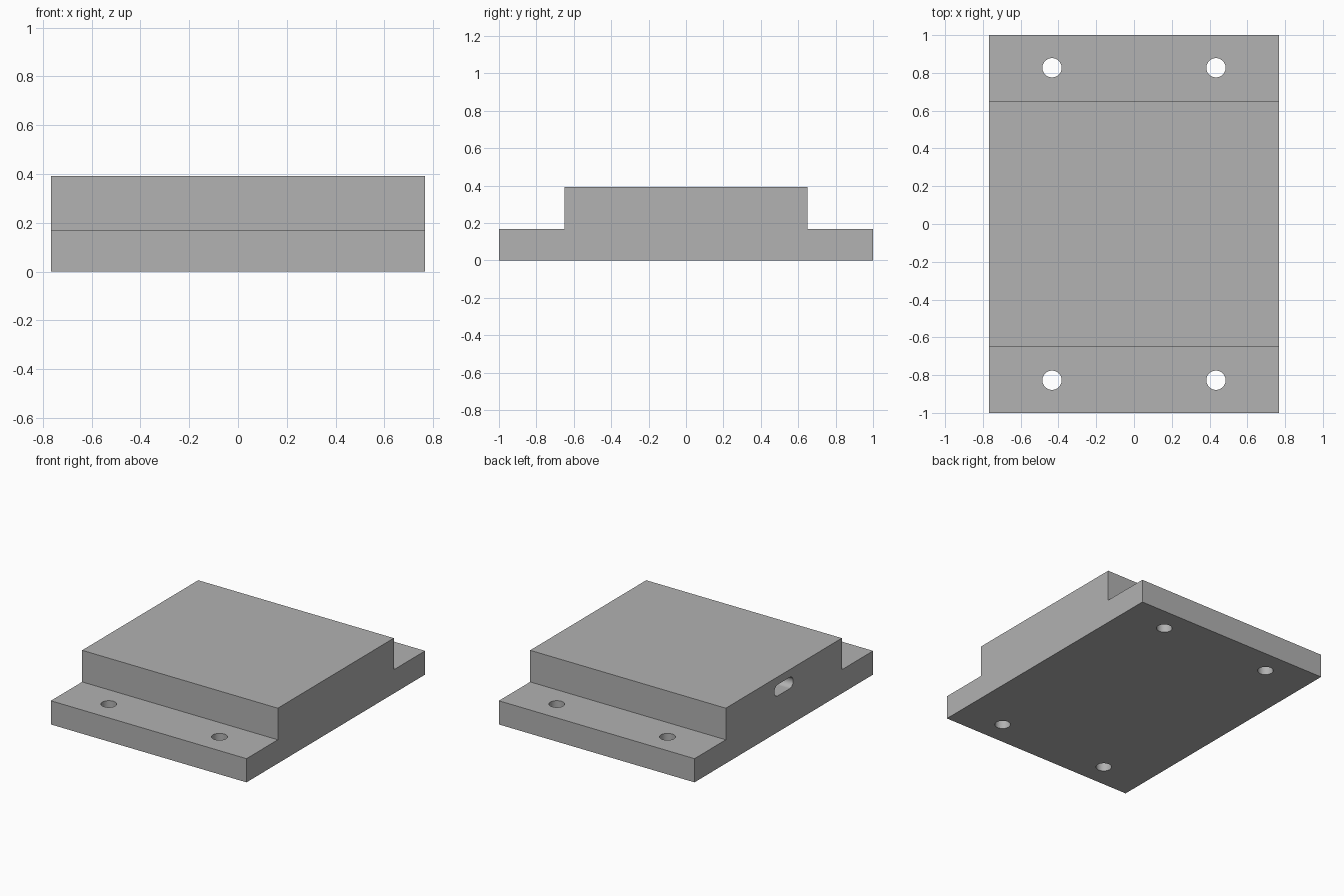
import bpy
import bmesh
import math
from mathutils import Matrix

cube = bpy.data.objects.get("Cube")
if cube:
    bpy.data.objects.remove(cube, do_unlink=True)

HALF_X, HALF_Y, STEP_Y = 0.767, 1.0, 0.65
FLANGE_Z, TOP_Z = 0.168, 0.392

grey = bpy.data.materials.new("plain grey")
grey.use_nodes = True
color = (0.445, 0.445, 0.445, 1)
grey.diffuse_color = color
grey.node_tree.nodes["Principled BSDF"].inputs["Base Color"].default_value = color


def extruded(name, outline, depth, matrix):
    """Solid made by extruding a flat outline along its local z."""
    bm = bmesh.new()
    face = bm.faces.new([bm.verts.new((u, v, 0)) for u, v in outline])
    moved = bmesh.ops.extrude_face_region(bm, geom=[face])["geom"]
    verts = [g for g in moved if isinstance(g, bmesh.types.BMVert)]
    bmesh.ops.translate(bm, vec=(0, 0, depth), verts=verts)
    bmesh.ops.recalc_face_normals(bm, faces=bm.faces)
    bm.transform(matrix)
    mesh = bpy.data.meshes.new(name)
    bm.to_mesh(mesh)
    bm.free()
    mesh.materials.append(grey)
    obj = bpy.data.objects.new(name, mesh)
    bpy.context.collection.objects.link(obj)
    return obj


def capsule(radius, straight, steps=24):
    """Round outline, stretched along u by a straight length."""
    points = []
    for side in (1, -1):
        for i in range(steps + 1):
            a = math.pi * (i / steps - 0.5)
            points.append((side * (straight / 2 + radius * math.cos(a)),
                           side * radius * math.sin(a)))
    return points


def circle(radius, steps=48):
    return [(radius * math.cos(math.tau * i / steps),
             radius * math.sin(math.tau * i / steps)) for i in range(steps)]


# Local u, v, depth become world y, z, x
sideways = Matrix(((0, 0, 1, 0), (1, 0, 0, 0), (0, 1, 0, 0), (0, 0, 0, 1)))

# Stepped body with a flange at each end
right_half = [(HALF_Y, 0), (HALF_Y, FLANGE_Z), (STEP_Y, FLANGE_Z), (STEP_Y, TOP_Z)]
profile = right_half + [(-y, z) for y, z in reversed(right_half)]
body = extruded("housing", profile, 2 * HALF_X,
                Matrix.Translation((-HALF_X, 0, 0)) @ sideways)

# Four screw holes through the flanges
cutters = [extruded("screw_hole_cutter", circle(0.051), 0.4,
                    Matrix.Translation((x, y, -0.1)))
           for x in (-0.434, 0.434) for y in (-0.827, 0.827)]

# Cable slot in one long side
cutters.append(extruded("cable_slot_cutter", capsule(0.04, 0.13), 0.3,
                        Matrix.Translation((-HALF_X - 0.1, 0, 0.297)) @ sideways))

bpy.context.view_layer.objects.active = body
for cutter in cutters:
    cutter.hide_render = True
    cut = body.modifiers.new(cutter.name, "BOOLEAN")
    cut.operation = "DIFFERENCE"
    cut.solver = "EXACT"
    cut.object = cutter
    bpy.ops.object.modifier_apply(modifier=cut.name)
    bpy.data.objects.remove(cutter, do_unlink=True)

# Smooth hole walls, sharp edges elsewhere
bpy.ops.object.select_all(action="DESELECT")
body.select_set(True)
bpy.ops.object.shade_smooth_by_angle(angle=math.radians(30))
